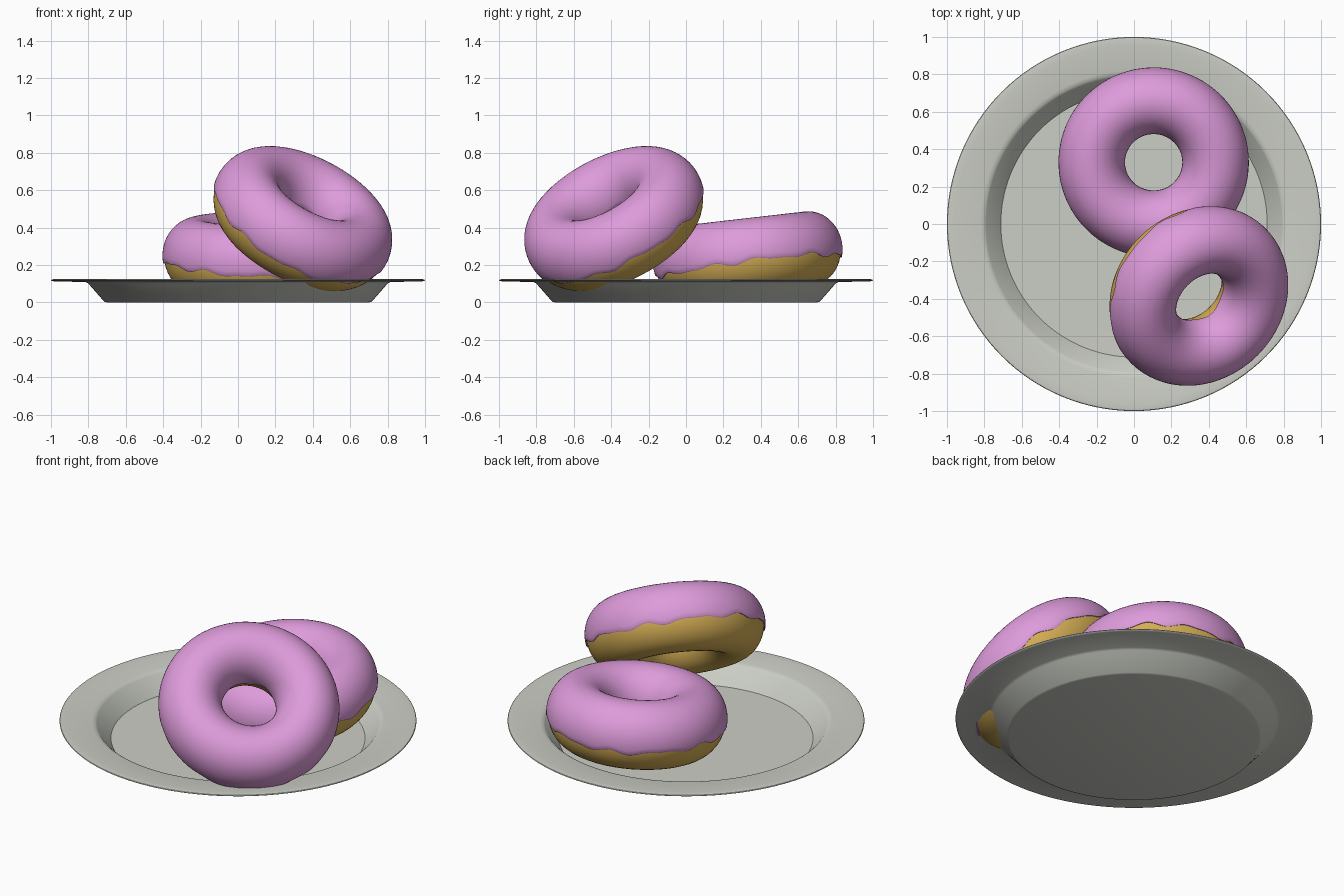
import bpy, bmesh, math
from mathutils import Vector

if "Cube" in bpy.data.objects:
    bpy.data.objects.remove(bpy.data.objects["Cube"])


def material(name, rgb):
    m = bpy.data.materials.new(name)
    m.diffuse_color = (*rgb, 1)
    m.use_nodes = True
    m.node_tree.nodes["Principled BSDF"].inputs["Base Color"].default_value = m.diffuse_color
    return m


PLATE = material("pale grey ceramic", (0.60, 0.62, 0.56))
DOUGH = material("golden dough", (0.66, 0.42, 0.09))
ICING = material("pink icing", (0.73, 0.33, 0.71))


def revolve(name, section, mat, segs, closed, angle):
    """Sweep section(u) -> [(radius, z), ...] around z."""
    bm = bmesh.new()
    rings = []
    for i in range(segs):
        u = math.tau * i / segs
        rings.append([bm.verts.new((r * math.cos(u), r * math.sin(u), z))
                      for r, z in section(u)])
    n = len(rings[0])
    for i in range(segs):
        a, b = rings[i], rings[(i + 1) % segs]
        for j in range(n if closed else n - 1):
            k = (j + 1) % n
            bm.faces.new((a[j], b[j], b[k], a[k]))
    bmesh.ops.remove_doubles(bm, verts=bm.verts, dist=1e-5)
    bmesh.ops.recalc_face_normals(bm, faces=bm.faces)
    me = bpy.data.meshes.new(name)
    bm.to_mesh(me)
    bm.free()
    me.materials.append(mat)
    ob = bpy.data.objects.new(name, me)
    bpy.context.collection.objects.link(ob)
    bpy.ops.object.select_all(action='DESELECT')
    ob.select_set(True)
    bpy.context.view_layer.objects.active = ob
    bpy.ops.object.shade_smooth_by_angle(angle=math.radians(angle))
    return ob


# plate: thin dish with sloped wall and wide flat rim
profile = [(0, 0), (0.70, 0), (0.715, 0.004), (0.80, 0.101), (0.815, 0.109),
           (0.985, 0.113), (0.997, 0.116), (1.0, 0.119), (0.997, 0.123),
           (0.985, 0.125), (0.955, 0.123), (0.82, 0.120), (0.80, 0.115),
           (0.79, 0.107), (0.712, 0.012), (0, 0.010)]
revolve("plate", lambda u: profile, PLATE, 128, False, 35)

R, W, H = 0.331, 0.178, 0.200      # doughnut ring radius, half width, half height


def tube(t, w, h):
    return (R + w * math.cos(t), h * math.sin(t))


def dough_section(u):
    return [tube(math.tau * j / 40, W - 0.009, H - 0.004) for j in range(40)]


def icing_section(u):
    # wavy lower edge on the outside, gentler one in the hole
    edge = (-0.038 + 0.016 * math.cos(2 * (u - 0.2))
            + 0.009 * math.sin(11 * u) + 0.006 * math.sin(17 * u + 1))
    inner = -0.015 + 0.010 * math.sin(5 * u)
    t0 = math.asin(edge / H)
    t1 = math.pi - math.asin(inner / H)
    pts = [tube(t0 + (t1 - t0) * j / 28, W, H) for j in range(29)]
    # rounded lips tucked into the dough
    lip0 = [tube(t0 - 0.01, W - 0.02, H - 0.02), tube(t0 - 0.025, W - 0.003, H - 0.003)]
    lip1 = [tube(t1 + 0.025, W - 0.003, H - 0.003), tube(t1 + 0.01, W - 0.02, H - 0.02)]
    return lip0 + pts + lip1


def doughnut(name, centre, axis):
    rot = Vector((0, 0, 1)).rotation_difference(Vector(axis))
    for part, section, mat, closed in (("dough", dough_section, DOUGH, True),
                                       ("icing", icing_section, ICING, False)):
        ob = revolve(f"{name}_{part}", section, mat, 144, closed, 40)
        ob.rotation_mode = 'QUATERNION'
        ob.rotation_quaternion = rot
        ob.location = centre


# one lying nearly flat, one leaning on it
doughnut("lying_doughnut", (0.105, 0.33, 0.25), (0, -0.115, 1))
doughnut("leaning_doughnut", (0.343, -0.383, 0.445), (0.425, -0.425, 0.80))
